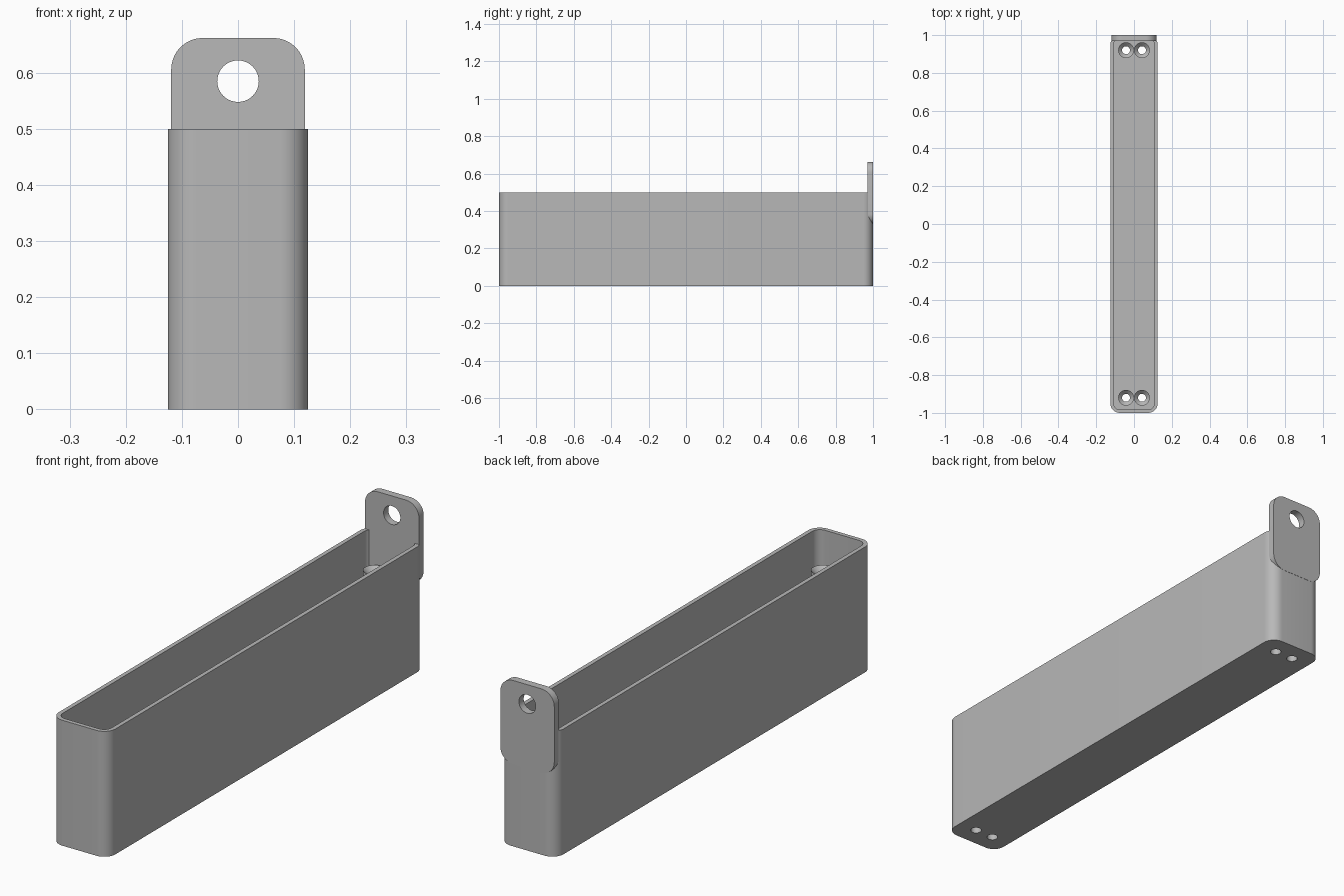
import bpy, bmesh
from math import sin, cos, pi, radians
from mathutils import Matrix

if "Cube" in bpy.data.objects:
    bpy.data.objects.remove(bpy.data.objects["Cube"], do_unlink=True)

# Main dimensions
HALF_W, HEIGHT, WALL, FLOOR = 0.125, 0.5, 0.017, 0.02
CORNER = 0.05
HOLE_X, HOLE_Y, HOLE_R = 0.042, 0.92, 0.021
BOSS_R, BOSS_TOP = 0.0415, 0.375

grey = bpy.data.materials.new("plain_grey")
grey.use_nodes = True
colour = (0.48, 0.48, 0.48, 1)
grey.diffuse_color = colour
grey.node_tree.nodes["Principled BSDF"].inputs["Base Color"].default_value = colour


def finish(name, bm):
    """Turn a bmesh into a named grey object."""
    bmesh.ops.recalc_face_normals(bm, faces=bm.faces)
    mesh = bpy.data.meshes.new(name)
    bm.to_mesh(mesh)
    bm.free()
    obj = bpy.data.objects.new(name, mesh)
    bpy.context.collection.objects.link(obj)
    mesh.materials.append(grey)
    return obj


def activate(obj):
    bpy.ops.object.select_all(action="DESELECT")
    obj.select_set(True)
    bpy.context.view_layer.objects.active = obj


def smooth(obj):
    activate(obj)
    bpy.ops.object.shade_smooth_by_angle(angle=radians(30))


def rounded_rect(x0, x1, y0, y1, r, steps=10):
    """Outline of a rectangle with rounded corners, counter-clockwise."""
    centres = [(x1 - r, y1 - r), (x0 + r, y1 - r), (x0 + r, y0 + r), (x1 - r, y0 + r)]
    return [(cx + r * cos(a), cy + r * sin(a))
            for q, (cx, cy) in enumerate(centres)
            for a in [(q + i / steps) * pi / 2 for i in range(steps + 1)]]


def skin(bm, loops, cap=True):
    """Join successive rings of points with quads."""
    rings = [[bm.verts.new(p) for p in loop] for loop in loops]
    n = len(rings[0])
    for a, b in zip(rings, rings[1:]):
        for i in range(n):
            j = (i + 1) % n
            bm.faces.new((a[i], a[j], b[j], b[i]))
    if cap:
        bm.faces.new(rings[0])
        bm.faces.new(rings[-1])


def cut_round_hole(obj, matrix, radius, depth):
    """Drill a round hole through an object."""
    bm = bmesh.new()
    bmesh.ops.create_cone(bm, cap_ends=True, segments=40, radius1=radius,
                          radius2=radius, depth=depth, matrix=matrix)
    cutter = finish("hole_cutter", bm)
    cutter.hide_render = True
    mod = obj.modifiers.new("hole", "BOOLEAN")
    mod.operation, mod.solver, mod.object = "DIFFERENCE", "EXACT", cutter
    activate(obj)
    bpy.ops.object.modifier_apply(modifier=mod.name)
    bpy.data.objects.remove(cutter, do_unlink=True)


# Open tray with rounded vertical corners
outer = rounded_rect(-HALF_W, HALF_W, -1, 0.999, CORNER)
inner = rounded_rect(-HALF_W + WALL, HALF_W - WALL, -1 + WALL, 0.999 - WALL, CORNER - WALL)
bm = bmesh.new()
skin(bm, [[(x, y, z) for x, y in ring] for ring, z in
          ((outer, 0), (outer, HEIGHT), (inner, HEIGHT), (inner, FLOOR))])
tray = finish("tray", bm)

# Screw posts with countersunk bores, in a pair at each end
for end, sy in (("front", -1), ("back", 1)):
    for side, sx in (("right", -1), ("left", 1)):
        cx, cy = sx * HOLE_X, sy * HOLE_Y
        cut_round_hole(tray, Matrix.Translation((cx, cy, 0)), HOLE_R, 0.1)
        profile = [(BOSS_R, FLOOR), (BOSS_R, BOSS_TOP),
                   (HOLE_R, BOSS_TOP - 0.02), (HOLE_R, FLOOR)]
        bm = bmesh.new()
        skin(bm, [[(cx + r * cos(i * pi / 20), cy + r * sin(i * pi / 20), z)
                   for i in range(40)] for r, z in profile], cap=False)
        smooth(finish(f"screw_post_{end}_{side}", bm))
smooth(tray)

# Hanging tab on the back end
outline = rounded_rect(-0.119, 0.119, 0.328, 0.662, 0.056)
bm = bmesh.new()
skin(bm, [[(x, y, z) for x, z in outline] for y in (0.97, 1.0)])
tab = finish("hanging_tab", bm)
cut_round_hole(tab, Matrix.Translation((0, 0.985, 0.585)) @ Matrix.Rotation(pi / 2, 4, "X"),
               0.037, 0.2)
smooth(tab)
